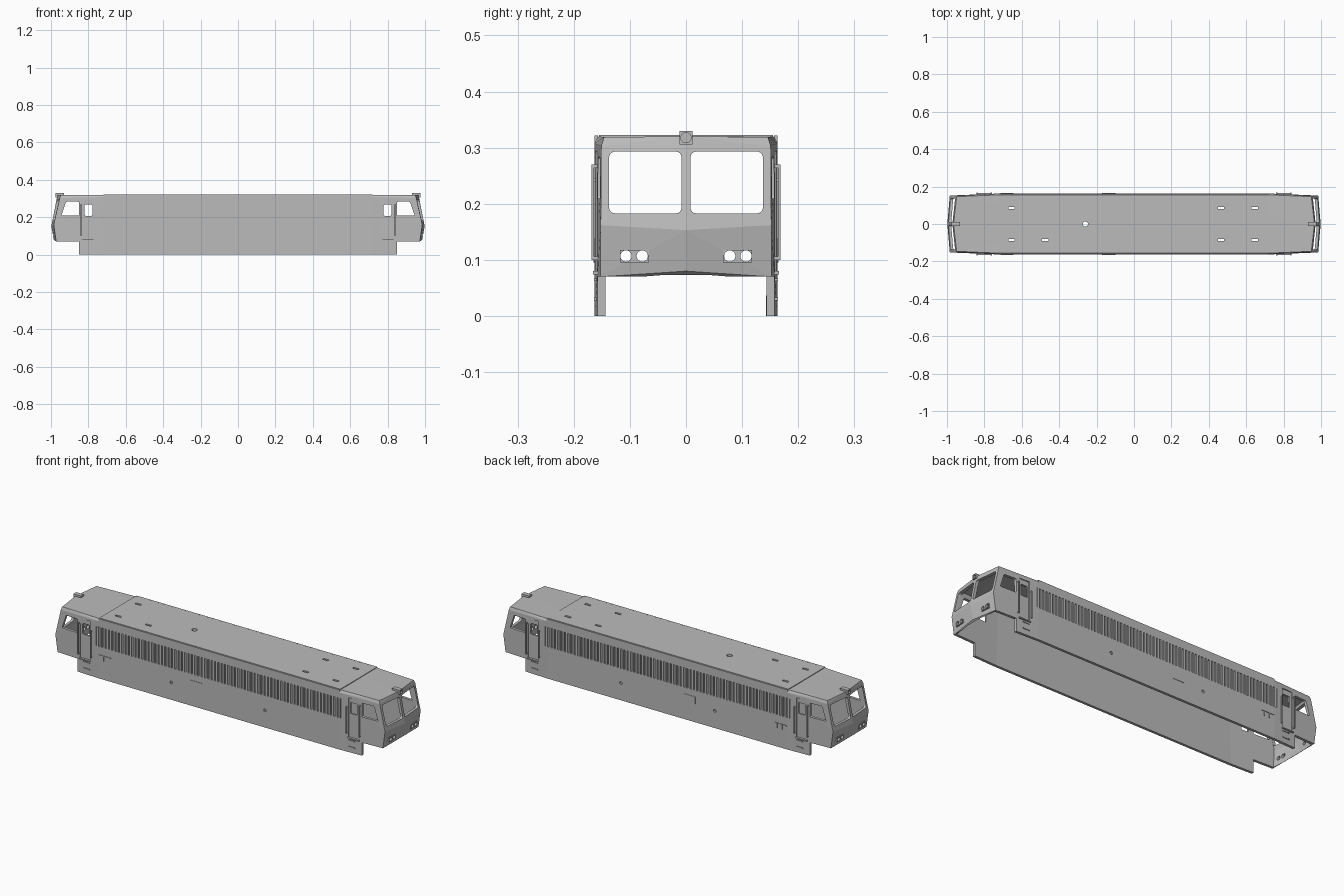
import bpy, bmesh, math
from mathutils import Vector

if "Cube" in bpy.data.objects:
    bpy.data.objects.remove(bpy.data.objects["Cube"])

grey = bpy.data.materials.new("plain_grey")
grey.use_nodes = True
grey.diffuse_color = (0.5, 0.5, 0.5, 1)
grey.node_tree.nodes["Principled BSDF"].inputs["Base Color"].default_value = (0.5, 0.5, 0.5, 1)


def make(name, bm):
    bmesh.ops.recalc_face_normals(bm, faces=bm.faces)
    mesh = bpy.data.meshes.new(name)
    bm.to_mesh(mesh)
    bm.free()
    mesh.materials.append(grey)
    ob = bpy.data.objects.new(name, mesh)
    bpy.context.collection.objects.link(ob)
    return ob


def add_box(bm, x, y, z):
    """Box from (low, high) pairs, in any order."""
    vs = bmesh.ops.create_cube(bm, size=1)["verts"]
    for v in vs:
        v.co = Vector([(a + b) / 2 + c * abs(b - a) for c, (a, b) in zip(v.co, (x, y, z))])


def box(name, x, y, z):
    bm = bmesh.new()
    add_box(bm, x, y, z)
    return make(name, bm)


def prism(name, pts, axis, lo, hi, radius=0):
    """Extrude an outline along an axis, optionally rounding its corners."""
    def place(a, b, d):
        return {"x": (d, a, b), "y": (a, d, b), "z": (a, b, d)}[axis]
    bm = bmesh.new()
    ends = [[bm.verts.new(place(a, b, d)) for a, b in pts] for d in (lo, hi)]
    n = len(pts)
    for e in ends:
        bm.faces.new(e)
    sides = [bm.faces.new((ends[0][i], ends[0][(i + 1) % n], ends[1][(i + 1) % n], ends[1][i]))
             for i in range(n)]
    if radius:
        edges = [bm.edges.get((ends[0][i], ends[1][i])) for i in range(n)]
        bmesh.ops.bevel(bm, geom=edges, offset=radius, segments=4, profile=0.5, affect='EDGES')
    return make(name, bm)


def rect(a0, a1, b0, b1):
    return [(a0, b0), (a1, b0), (a1, b1), (a0, b1)]


def circle(a, b, r, n=20):
    return [(a + r * math.cos(i * math.tau / n), b + r * math.sin(i * math.tau / n)) for i in range(n)]


def cut(ob, cutters):
    bpy.context.view_layer.objects.active = ob
    for c in cutters:
        mod = ob.modifiers.new("cut", 'BOOLEAN')
        mod.operation, mod.solver, mod.object = 'DIFFERENCE', 'EXACT', c
        bpy.ops.object.modifier_apply(modifier=mod.name)


def hull(name, points):
    bm = bmesh.new()
    for x, y, z in points:
        for sx in (1, -1):
            for sy in ((1, -1) if y else (1,)):
                bm.verts.new((sx * x, sy * y, z))
    bmesh.ops.convex_hull(bm, input=bm.verts)
    bmesh.ops.dissolve_limit(bm, angle_limit=0.01, verts=bm.verts, edges=bm.edges)
    return make(name, bm)


# Body shell: straight middle, tapered cabs, wedge-shaped noses
nose = [(0.998, 0, 0.153), (0.985, 0.152, 0.162), (0.965, 0, 0.32), (0.948, 0.146, 0.319),
        (0.953, 0.151, 0.303), (0.985, 0, 0.08), (0.972, 0.152, 0.07)]
middle = [(0.72, 0.163, 0.308), (0.72, 0.156, 0.32)]
T = 0.014
body = hull("body_shell", nose + middle + [(0.86, 0.157, 0), (0.72, 0.163, 0)])
hollow = [(x - T, y - T if y else 0, z - (T if z > 0.2 else 0)) for x, y, z in nose + middle]
hollow += [(0.958, 0.138, -0.1), (0.72, 0.149, -0.1)]
cutters = [hull("hollow", hollow)]
for s in (1, -1):
    cutters.append(box("cab_step", (s * 0.85, s * 1.2), (-0.3, 0.3), (-0.1, 0.07)))

# Nose windows and lamp holes run through both ends
lamp_cutters = []
for s in (1, -1):
    cutters.append(prism("nose_window", rect(s * 0.008, s * 0.137, 0.183, 0.293), "x", -1.2, 1.2, 0.01))
    for y in (0.078, 0.107):
        lamp_cutters.append(prism("lamp_hole", circle(s * y, 0.107, 0.01), "x", -1.2, 1.2))

# Cab side windows, door recesses and door windows
for s in (1, -1):
    trapezoid = [(s * 0.85, 0.209), (s * 0.944, 0.209), (s * 0.92, 0.283), (s * 0.85, 0.283)]
    cutters.append(prism("cab_window", trapezoid, "y", -0.3, 0.3, 0.005))
    cutters.append(prism("door_window", rect(s * 0.779, s * 0.82, 0.208, 0.267), "y", -0.3, 0.3, 0.005))
    for t in (1, -1):
        cutters.append(box("door_recess", (s * 0.772, s * 0.832), (t * 0.154, t * 0.3), (0.078, 0.293)))

# Grille recess and small side ports
for t in (1, -1):
    cutters.append(box("grille_recess", (-0.735, 0.728), (t * 0.157, t * 0.3), (0.172, 0.277)))
    for x in (-0.285, 0.275):
        cutters.append(prism("side_port", circle(x, 0.093, 0.008, 12), "y", t * 0.155, t * 0.3))

# Roof openings
roof = box("roof_panel", (-0.72, 0.72), (-0.155, 0.155), (0.318, 0.323))
roof_cutters = [prism("roof_port", circle(-0.26, 0, 0.014), "z", 0.25, 0.4)]
for x, y in [(-0.655, 0.085), (-0.655, -0.085), (-0.475, -0.085), (0.465, 0.085),
             (0.465, -0.085), (0.645, 0.085), (0.645, -0.085)]:
    roof_cutters.append(box("roof_slot", (x - 0.017, x + 0.017), (y - 0.006, y + 0.006), (0.25, 0.4)))

cut(body, cutters + lamp_cutters + roof_cutters)
cut(roof, roof_cutters)

# Nose lamp plates and roof headlamps
for s, end in ((1, "left"), (-1, "right")):
    for t in (1, -1):
        plate = box(end + "_lamp_plate", (s * 0.974, s * 0.988), (t * 0.066, t * 0.118), (0.095, 0.118))
        cut(plate, lamp_cutters)
    lamp = box(end + "_headlamp", (s * 0.93, s * 0.975), (-0.012, 0.012), (0.306, 0.33))
    bowl = prism("bowl", circle(0, 0.318, 0.009), "x", s * 0.968, s * 1.1)
    cut(lamp, [bowl])
    cutters.append(bowl)

for c in cutters + lamp_cutters + roof_cutters:
    bpy.data.objects.remove(c)

# Side fittings, repeated on both flanks
for t, side in ((1, "back"), (-1, "front")):
    bm = bmesh.new()
    slats = 74
    for i in range(slats):
        x = -0.726 + i * 1.445 / (slats - 1)
        add_box(bm, (x - 0.0055, x + 0.0055), (t * 0.156, t * 0.163), (0.172, 0.277))
    make(side + "_grille_slats", bm)

    bm = bmesh.new()
    for s in (1, -1):
        for x, top, y in ((0.763, 0.245, 0.161), (0.84, 0.27, 0.158)):
            add_box(bm, (s * (x - 0.003), s * (x + 0.003)), (t * 0.164, t * 0.168), (0.1, top))
            for z in (0.1, top - 0.006):
                add_box(bm, (s * (x - 0.003), s * (x + 0.003)), (t * (y - 0.003), t * 0.166), (z, z + 0.006))
    make(side + "_handrails", bm)

    bm = bmesh.new()
    for s in (1, -1):
        for z in (0.028, 0.062):
            add_box(bm, (s * 0.772, s * 0.812), (t * 0.155, t * 0.164), (z, z + 0.005))
        add_box(bm, (s * 0.768, s * 0.836), (t * 0.153, t * 0.166), (0.074, 0.08))
    make(side + "_door_steps", bm)

    prism(side + "_side_hatch", rect(-0.17, -0.1, 0.095, 0.138), "y", t * 0.16, t * 0.165, 0.005)
    box(side + "_gutter", (-0.72, 0.72), (t * 0.157, t * 0.163), (0.308, 0.322))

    bm = bmesh.new()
    add_box(bm, (-0.715, -0.645), (t * 0.16, t * 0.166), (0.125, 0.129))
    for x in (-0.69, -0.66):
        add_box(bm, (x, x + 0.004), (t * 0.16, t * 0.166), (0.1, 0.127))
    make(side + "_pipe_bracket", bm)
